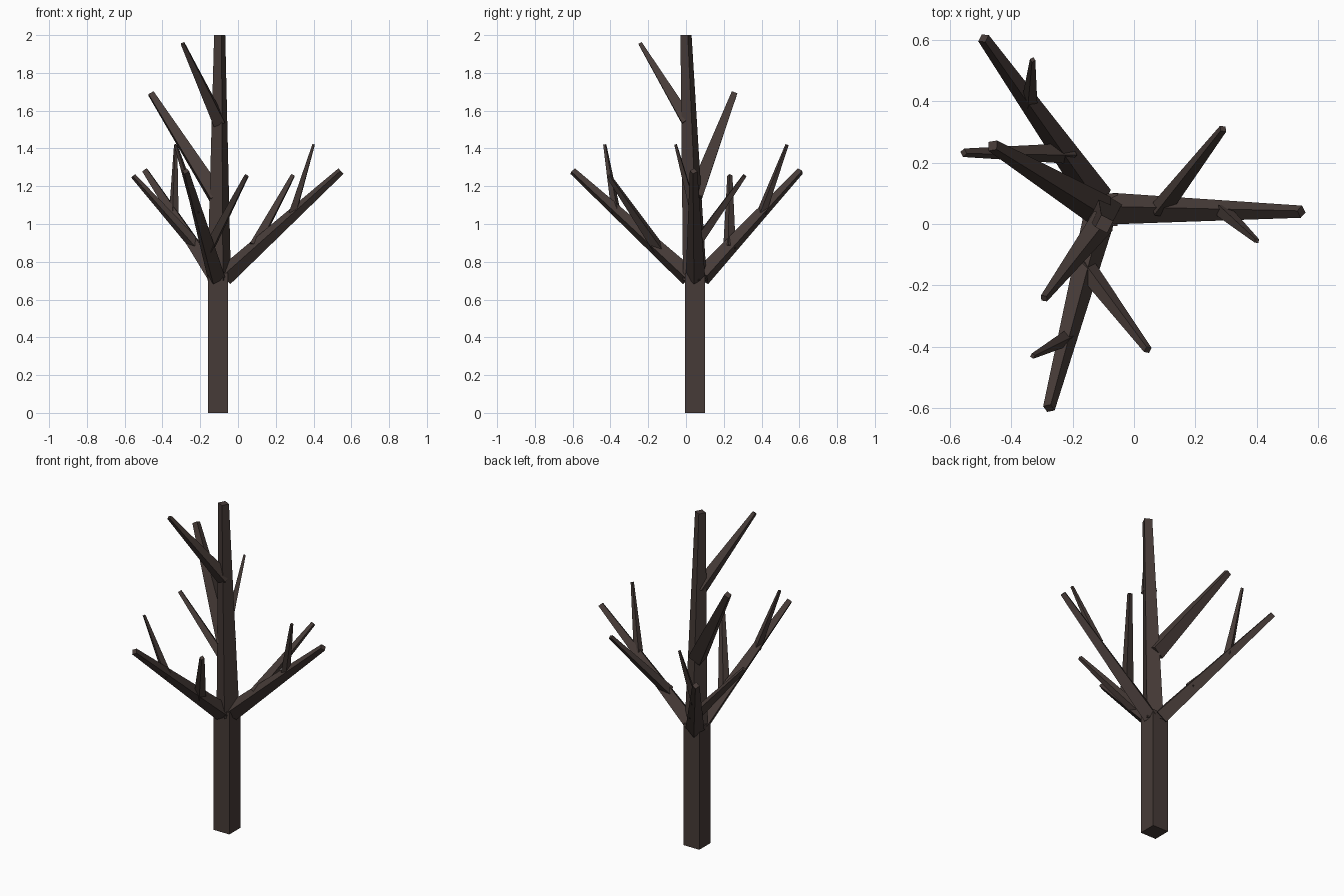
import bpy, bmesh, math
from mathutils import Vector

if "Cube" in bpy.data.objects:
    bpy.data.objects.remove(bpy.data.objects["Cube"])

bark = bpy.data.materials.new("bark")
bark.diffuse_color = (0.062, 0.044, 0.039, 1)
bark.use_nodes = True
bark.node_tree.nodes["Principled BSDF"].inputs["Base Color"].default_value = bark.diffuse_color


def limb(name, a, b, r0, r1, roll=0):
    """Four-sided tapered limb from a to b; r = corner radius, roll in degrees."""
    a, b = Vector(a), Vector(b)
    d = (b - a).normalized()
    side = d.cross(Vector((0, 0, 1)))
    side = side.normalized() if side.length > 0.1 else Vector((1, 0, 0))
    up = side.cross(d) if abs(d.z) < 0.98 else Vector((0, 1, 0))
    bm = bmesh.new()
    rings = []
    for p, r in ((a, r0), (b, r1)):
        ring = []
        for i in range(4):
            t = math.radians(roll + 90 * i)
            ring.append(bm.verts.new(p + r * (math.cos(t) * side + math.sin(t) * up)))
        rings.append(ring)
    for ring in rings:
        bm.faces.new(ring)
    for i in range(4):
        j = (i + 1) % 4
        bm.faces.new((rings[0][i], rings[0][j], rings[1][j], rings[1][i]))
    bmesh.ops.recalc_face_normals(bm, faces=bm.faces)
    me = bpy.data.meshes.new(name)
    bm.to_mesh(me)
    bm.free()
    me.materials.append(bark)
    ob = bpy.data.objects.new(name, me)
    bpy.context.collection.objects.link(ob)
    return ob


# Trunk and its tapering top
limb("trunk", (-0.107, 0.047, 0), (-0.107, 0.047, 0.74), 0.075, 0.075, 45)
limb("leader", (-0.1, 0.047, 0.70), (-0.097, 0.0, 2.0), 0.066, 0.031, 18)

# Three main boughs
limb("right_bough", (-0.075, 0.05, 0.72), (0.545, 0.04, 1.28), 0.052, 0.02, 8)
limb("back_bough", (-0.12, 0.085, 0.72), (-0.49, 0.605, 1.28), 0.052, 0.02, 8)
limb("front_bough", (-0.115, 0.015, 0.72), (-0.277, -0.6, 1.28), 0.052, 0.02, 8)

# Two twigs on each bough
twigs = [
    ("right_twig_low", (0.085, 0.045, 0.88), (0.29, 0.31, 1.255)),
    ("right_twig_high", (0.29, 0.043, 1.06), (0.40, -0.055, 1.42)),
    ("back_twig_low", (-0.21, 0.23, 0.87), (-0.555, 0.232, 1.255)),
    ("back_twig_high", (-0.34, 0.40, 1.06), (-0.33, 0.535, 1.42)),
    ("front_twig_low", (-0.155, -0.145, 0.87), (0.045, -0.41, 1.255)),
    ("front_twig_high", (-0.215, -0.37, 1.06), (-0.33, -0.43, 1.42)),
]
for name, a, b in twigs:
    low = name.endswith("low")
    limb(name, a, b, 0.034 if low else 0.026, 0.014 if low else 0.009, 10)

# Branches off the leader
limb("leader_branch_low", (-0.11, 0.045, 1.14), (-0.46, 0.255, 1.69), 0.056, 0.022, 10)
limb("leader_branch_high", (-0.1, 0.01, 1.54), (-0.293, -0.242, 1.955), 0.044, 0.014, 10)
